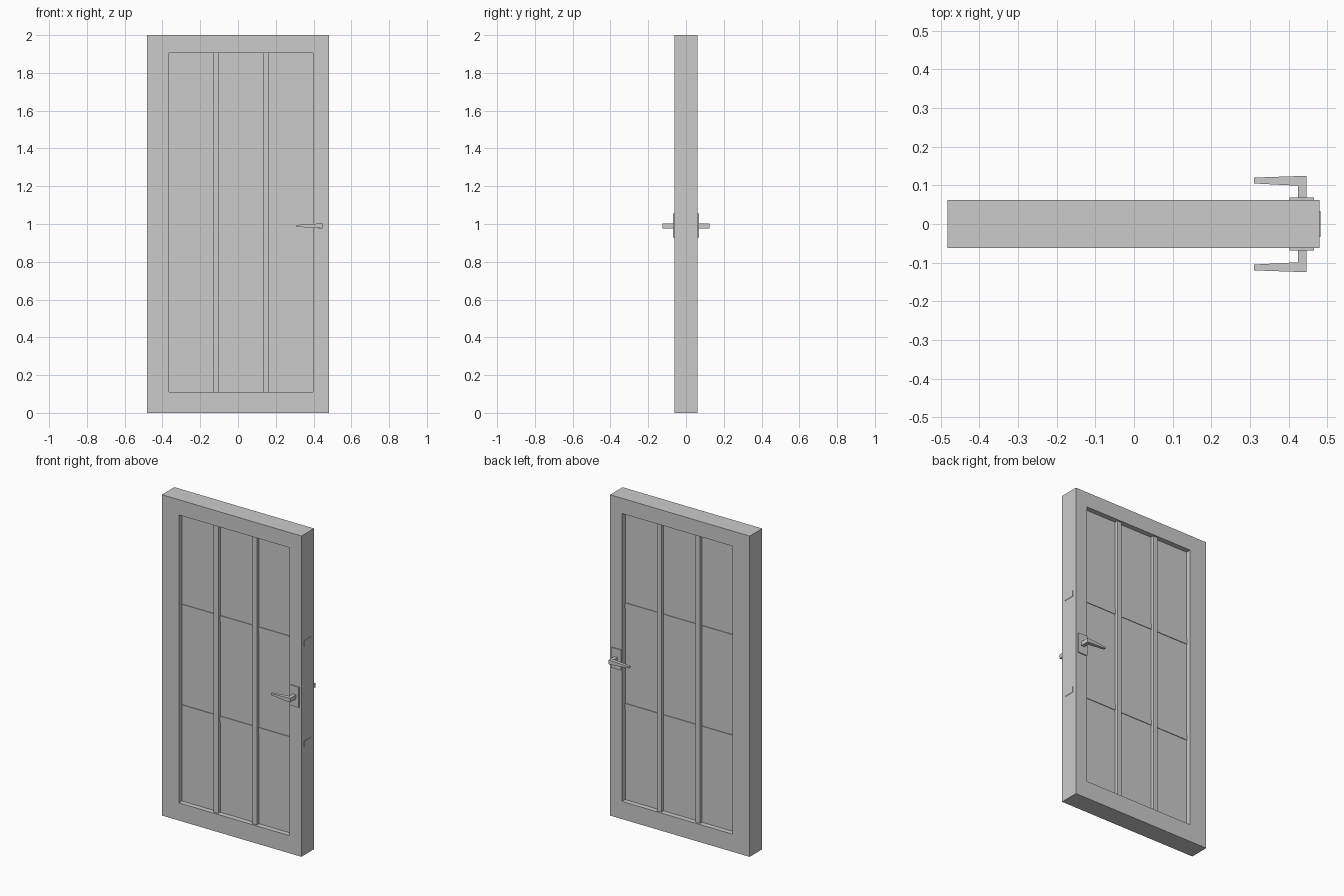
import bpy, bmesh

if "Cube" in bpy.data.objects:
    bpy.data.objects.remove(bpy.data.objects["Cube"])


def make(name, verts, faces):
    mesh = bpy.data.meshes.new(name)
    mesh.from_pydata(verts, [], faces)
    bm = bmesh.new()
    bm.from_mesh(mesh)
    bmesh.ops.recalc_face_normals(bm, faces=bm.faces)
    bm.to_mesh(mesh)
    bm.free()
    obj = bpy.data.objects.new(name, mesh)
    bpy.context.collection.objects.link(obj)
    return obj


def loft(name, sections):
    """Skin quad cross-sections given as (x, y0, y1, z0, z1)."""
    verts = []
    for x, y0, y1, z0, z1 in sections:
        verts += [(x, y0, z0), (x, y1, z0), (x, y1, z1), (x, y0, z1)]
    n = len(verts)
    faces = [(0, 1, 2, 3), (n - 4, n - 3, n - 2, n - 1)]
    for s in range(0, n - 4, 4):
        faces += [(s + i, s + (i + 1) % 4, s + 4 + (i + 1) % 4, s + 4 + i) for i in range(4)]
    return make(name, verts, faces)


def box(name, x, y, z):
    return loft(name, [(x[0], *y, *z), (x[1], *y, *z)])


def ring_frame(name, outer, inner, half):
    """Rectangular ring; outer and inner are (x0, x1, z0, z1)."""
    verts = []
    for y in (-half, half):
        for x0, x1, z0, z1 in (outer, inner):
            verts += [(x0, y, z0), (x1, y, z0), (x1, y, z1), (x0, y, z1)]
    faces = []
    for i in range(4):
        j = (i + 1) % 4
        # front, back, outer and inner walls
        for a, b in ((0, 4), (8, 12), (0, 8), (4, 12)):
            faces.append((a + i, a + j, b + j, b + i))
    return make(name, verts, faces)


# Outer frame and recessed panel
T = 0.0615
ring_frame("door_frame", (-0.4825, 0.4805, 0, 2), (-0.364, 0.398, 0.11, 1.905), T)
box("door_panel", (-0.38, 0.41), (-0.03, 0.03), (0.1, 1.915))

# Vertical mullions
for i, x in enumerate((-0.117, 0.149)):
    box(f"mullion_{i + 1}", (x - 0.016, x + 0.016), (-0.05, 0.05), (0.1, 1.915))

# Shallow horizontal bars, ends showing through the latch edge
for i, z in enumerate((0.693, 1.32)):
    box(f"cross_bar_{i + 1}", (-0.42, 0.4825), (-0.034, 0.034), (z - 0.018, z + 0.018))

# Handle sets on both faces
for side, s in (("front", -1), ("back", 1)):
    box(side + "_handle_plate", (0.402, 0.466), (s * 0.055, s * 0.068), (0.928, 1.055))
    zc = 0.99
    box(side + "_handle_stem", (0.425, 0.447), (s * 0.06, s * 0.11), (zc - 0.013, zc + 0.013))
    loft(side + "_handle_lever", [
        (0.31, s * 0.105, s * 0.12, zc - 0.005, zc + 0.005),
        (0.425, s * 0.099, s * 0.124, zc - 0.012, zc + 0.012),
        (0.447, s * 0.099, s * 0.124, zc - 0.013, zc + 0.013)])
